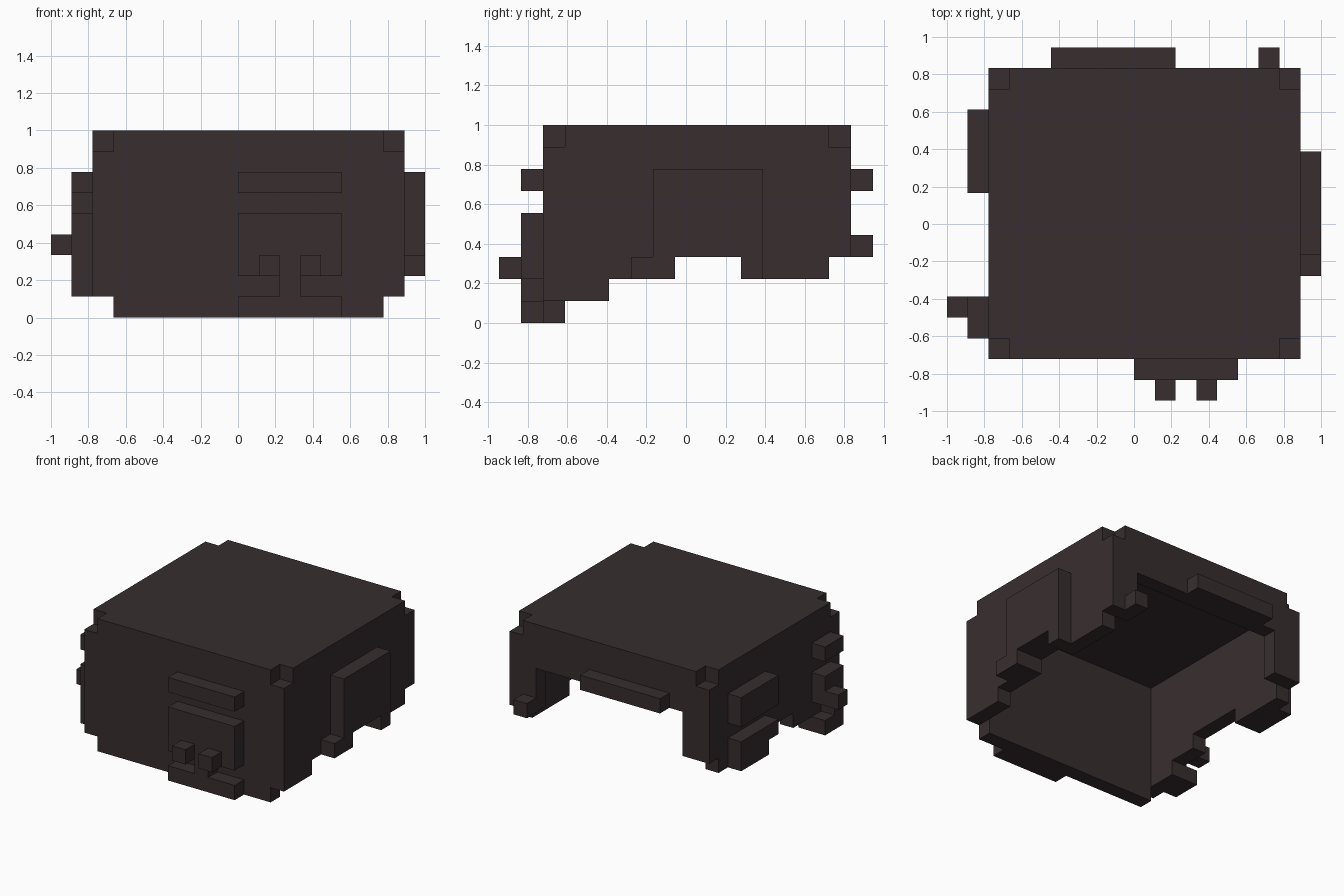
import bpy, bmesh
from mathutils import Vector

if "Cube" in bpy.data.objects:
    bpy.data.objects.remove(bpy.data.objects["Cube"])

U = 1 / 9                       # edge of one cube cell
ORIGIN = Vector((-1, -17 * U / 2, 0))
X0, X1, Y0, Y1, TOP = 2, 16, 2, 15, 8   # outermost cells of the hollow body

dark = bpy.data.materials.new("dark_brown")
dark.diffuse_color = (0.0385, 0.0270, 0.0284, 1)
dark.use_nodes = True
dark.node_tree.nodes["Principled BSDF"].inputs["Base Color"].default_value = dark.diffuse_color
parts = {}


def plate(name, axis, layer, *rects):
    """Fill upright rectangles (start, end, z0, z1) in one layer of cells facing x or y."""
    part = parts.setdefault(name, set())
    for start, end, z0, z1 in rects:
        for i in range(start, end):
            for z in range(z0, z1):
                part.add((layer, i, z) if axis == "x" else (i, layer, z))


# flat roof with its four corner cubes notched out
parts["roof"] = {(x, y, TOP) for x in range(X0, X1 + 1) for y in range(Y0, Y1 + 1)
                 if not (x in (X0, X1) and y in (Y0, Y1))}

# tall front wall, one cell narrower at each end of its lowest row
plate("front_wall", "y", Y0, (X0, X1 + 1, 1, TOP), (X0 + 1, X1, 0, 1))

# side walls share a stepped lower edge; one step starts earlier on the left
for name, x, step in (("left_wall", X0, 7), ("right_wall", X1, 8)):
    plate(name, "x", x, (Y0 + 1, 5, 1, TOP), (5, step, 2, TOP), (step, 11, 3, TOP),
          (11, Y1, 2, TOP), (Y1, Y1 + 1, 3, TOP))

# back wall: lintel over a wide opening and two short posts
plate("back_wall", "y", Y1, (X0 + 1, X1, 6, TOP))
for x in (X0 + 1, X1 - 1):
    plate("back_wall", "y", Y1, (x, x + 1, 3, 6))

# raised pieces on the front
plate("front_upper_bar", "y", Y0 - 1, (9, 14, 6, 7))
plate("front_panel", "y", Y0 - 1, (9, 14, 2, 5), (11, 12, 1, 2), (9, 14, 0, 1))
for x in (10, 12):
    plate("front_studs", "y", Y0 - 2, (x, x + 1, 2, 3))

# raised panel on the right
plate("right_panel", "x", X1 + 1, (7, 12, 3, 7), (6, 8, 2, 3), (11, 12, 2, 3))

# raised pieces on the left
plate("left_rear_upper_panel", "x", X0 - 1, (10, 14, 5, 7))
plate("left_rear_lower_panel", "x", X0 - 1, (10, 14, 3, 4), (11, 14, 2, 3))
plate("left_front_upper_block", "x", X0 - 1, (3, 5, 6, 7))
plate("left_front_lower_block", "x", X0 - 1, (3, 5, 3, 5), (3, 4, 2, 3), (3, 5, 1, 2))
plate("left_stud", "x", X0 - 2, (4, 5, 3, 4))

# raised pieces on the back
plate("back_bar", "y", Y1 + 1, (5, 11, 6, 7))
plate("back_stud", "y", Y1 + 1, (15, 16, 3, 4))

filled = set().union(*parts.values())


def build(name, part):
    """Skin the exposed cell sides of a part and merge them into flat faces."""
    bm = bmesh.new()
    for c in sorted(part):
        for axis in range(3):
            for side in (0, 1):
                n = list(c)
                n[axis] += 2 * side - 1
                if tuple(n) in filled:
                    continue
                a, b = (axis + 1) % 3, (axis + 2) % 3
                ring = []
                for i, j in ((0, 0), (1, 0), (1, 1), (0, 1)):
                    p = Vector(c)
                    p[axis] += side
                    p[a] += i
                    p[b] += j
                    ring.append(bm.verts.new(ORIGIN + p * U))
                bm.faces.new(ring if side else ring[::-1])
    bmesh.ops.remove_doubles(bm, verts=bm.verts, dist=1e-4)
    bmesh.ops.dissolve_limit(bm, angle_limit=0.02, verts=bm.verts, edges=bm.edges)
    mesh = bpy.data.meshes.new(name)
    bm.to_mesh(mesh)
    bm.free()
    mesh.materials.append(dark)
    bpy.context.collection.objects.link(bpy.data.objects.new(name, mesh))


for name, part in parts.items():
    build(name, part)
